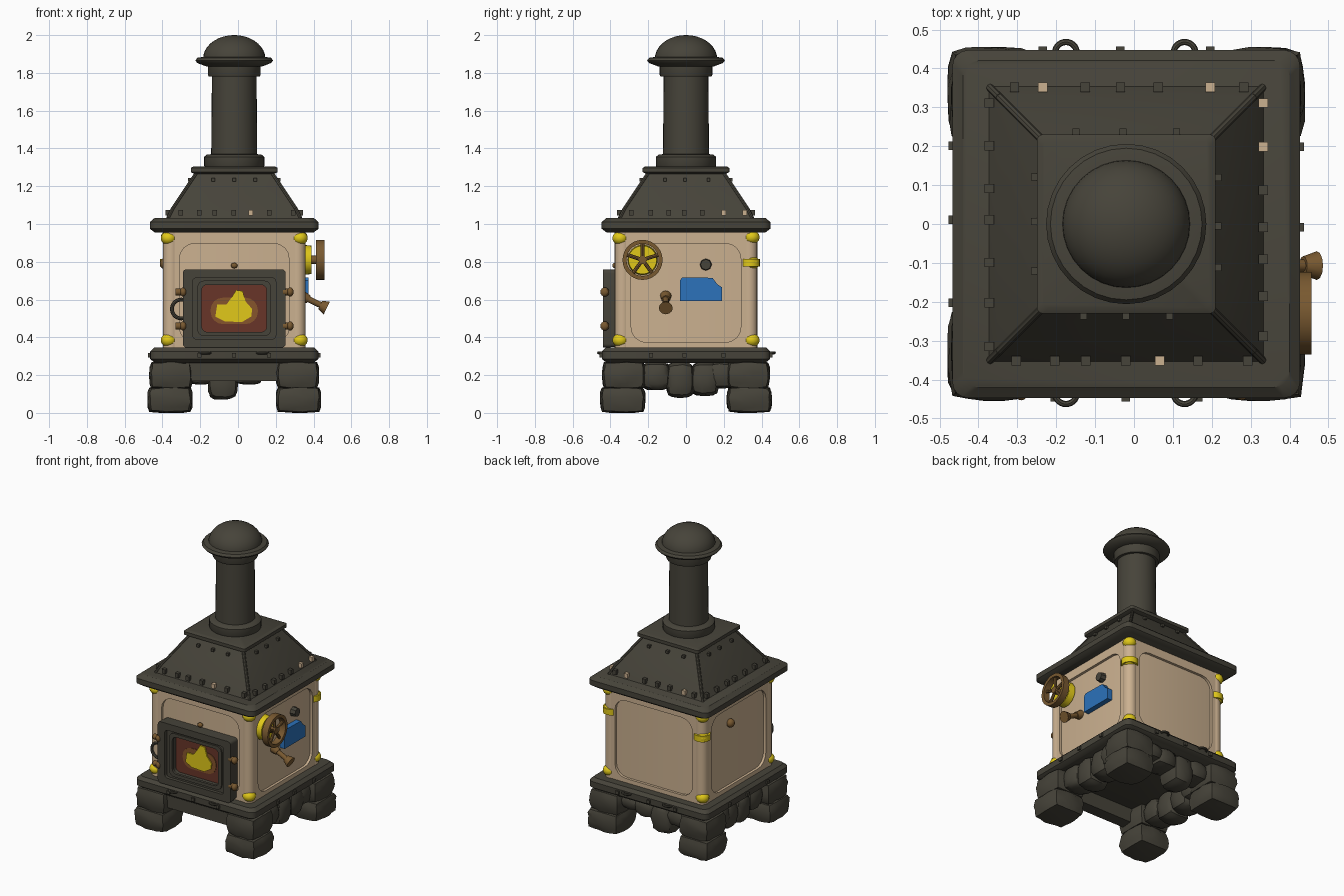
import bpy, bmesh, math, random
from math import sin, cos, pi, radians
from mathutils import Vector, Matrix

random.seed(4)
if "Cube" in bpy.data.objects:
    bpy.data.objects.remove(bpy.data.objects["Cube"])
CX = -0.02          # centre of the stove body in x
parts = []


def material(name, rgb):
    m = bpy.data.materials.new(name)
    m.use_nodes = True
    m.diffuse_color = (*rgb, 1)
    m.node_tree.nodes["Principled BSDF"].inputs["Base Color"].default_value = (*rgb, 1)
    return m


IRON = material("dark iron", (0.062, 0.057, 0.042))
CREAM = material("cream enamel", (0.60, 0.44, 0.28))
YELLOW = material("yellow brass", (0.75, 0.58, 0.01))
BLUE = material("blue paint", (0.025, 0.17, 0.50))
BROWN = material("brown bronze", (0.19, 0.10, 0.03))
RED = material("red firebrick", (0.14, 0.036, 0.022))
GLOW = material("ember glow", (0.24, 0.09, 0.025))


def finish(name, bm, mat):
    bmesh.ops.recalc_face_normals(bm, faces=bm.faces)
    me = bpy.data.meshes.new(name)
    bm.to_mesh(me)
    bm.free()
    me.materials.append(mat)
    ob = bpy.data.objects.new(name, me)
    bpy.context.collection.objects.link(ob)
    parts.append(ob)
    return ob


def loft(name, loops, mat, wrap=False):
    """Skin a stack of equal loops; cap the ends or wrap round."""
    bm = bmesh.new()
    rows = [[bm.verts.new(p) for p in loop] for loop in loops]
    n = len(rows[0])
    for a, b in zip(rows, rows[1:] + (rows[:1] if wrap else [])):
        for i in range(n):
            j = (i + 1) % n
            bm.faces.new((a[i], a[j], b[j], b[i]))
    if not wrap:
        bm.faces.new(rows[0])
        bm.faces.new(rows[-1])
    return finish(name, bm, mat)


def rounded(hw, hh, r, n=5):
    """2D rounded rectangle outline."""
    pts = []
    for k, (sx, sy) in enumerate(((1, 1), (-1, 1), (-1, -1), (1, -1))):
        for i in range(n):
            a = pi / 2 * (k + i / (n - 1))
            pts.append((sx * (hw - r) + r * cos(a), sy * (hh - r) + r * sin(a)))
    return pts


def on_side(pts, turn, depth, u=0, z=0):
    """Stand 2D points on a wall; turn 0 is front, 90 the +x side."""
    rot = Matrix.Rotation(radians(turn), 3, 'Z')
    return [rot @ Vector((p[0] + u, -depth, p[1] + z)) + Vector((CX, 0, 0)) for p in pts]


def plate(name, pts, turn, d0, d1, mat, u=0, z=0):
    return loft(name, [on_side(pts, turn, d, u, z) for d in (d0, d1)], mat)


def frame(name, outer, inner, turn, d0, d1, mat, u, z, zi=0):
    loops = [on_side(outer, turn, d0, u, z), on_side(outer, turn, d1, u, z),
             on_side(inner, turn, d1, u, z + zi), on_side(inner, turn, d0, u, z + zi)]
    return loft(name, loops, mat, wrap=True)


def stack(name, rows, mat, corner=0.04):
    """Square layers from (half width, z) rows."""
    return loft(name, [[(x + CX, y, z) for x, y in rounded(h, h, corner)] for h, z in rows], mat)


def turned(name, rows, mat, n=32):
    """Round layers from (radius, z) rows."""
    return loft(name, [[(CX + r * cos(2 * pi * i / n), r * sin(2 * pi * i / n), z)
                        for i in range(n)] for r, z in rows], mat)


def rod(name, p, q, r0, r1, mat, n=12):
    p, q = Vector(p), Vector(q)
    rot = (q - p).to_track_quat('Z', 'Y')
    return loft(name, [[c + rot @ Vector((r * cos(2 * pi * i / n), r * sin(2 * pi * i / n), 0))
                        for i in range(n)] for c, r in ((p, r0), (q, r1))], mat)


def ball(name, loc, size, mat):
    bm = bmesh.new()
    bmesh.ops.create_uvsphere(bm, u_segments=14, v_segments=9, radius=1,
                              matrix=Matrix.Translation(loc) @ Matrix.Diagonal((*size, 1)))
    return finish(name, bm, mat)


def box(name, loc, size, mat):
    bm = bmesh.new()
    bmesh.ops.create_cube(bm, size=1, matrix=Matrix.Translation(loc) @ Matrix.Diagonal((*size, 1)))
    return finish(name, bm, mat)


def stone(name, loc, half, blend=0.45):
    """Cube softened towards a sphere, slightly knocked about."""
    bm = bmesh.new()
    bmesh.ops.create_cube(bm, size=2)
    bmesh.ops.subdivide_edges(bm, edges=bm.edges, cuts=4, use_grid_fill=True)
    for v in bm.verts:
        p = v.co.lerp(v.co.normalized() * 1.12, blend)
        p *= random.uniform(0.95, 1.02)
        v.co = Vector([max(-1, min(1, c)) * h + o for c, h, o in zip(p, half, loc)])
    return finish(name, bm, IRON)


def ring(name, loc, major, minor, rot, mat):
    bpy.ops.mesh.primitive_torus_add(location=loc, rotation=rot, major_radius=major, minor_radius=minor,
                                     major_segments=28, minor_segments=8)
    ob = bpy.context.object
    ob.name = name
    ob.data.materials.append(mat)
    parts.append(ob)


# Stone feet and hanging stones under the base
for sx in (-1, 1):
    for sy in (-1, 1):
        stone("foot_lower", (CX + sx * 0.34, sy * 0.335, 0.07), (0.12, 0.12, 0.07))
        stone("foot_upper", (CX + sx * 0.335, sy * 0.33, 0.2), (0.115, 0.115, 0.075))
for sx in (-1, 1):
    for y, h in ((-0.16, 0.075), (-0.03, 0.095), (0.1, 0.09), (0.19, 0.07)):
        stone("side_stone", (CX + sx * 0.32, y, 0.27 - h), (0.09, 0.075, h), 0.7)
for x, h in ((-0.2, 0.06), (-0.08, 0.1), (0.05, 0.06), (0.16, 0.05)):
    stone("back_stone", (x, 0.31, 0.27 - h), (0.08, 0.09, h), 0.7)
box("front_lintel", (CX, -0.36, 0.22), (0.5, 0.08, 0.1), IRON)

# Base plate, body, top plate and hood
stack("base_plate", [(0.42, 0.265), (0.445, 0.285), (0.445, 0.325), (0.425, 0.345)], IRON)
stack("body_core", [(0.357, 0.33), (0.357, 0.98)], CREAM, 0.02)
for turn in (0, 90, 180, 270):
    frame("wall_frame", rounded(0.352, 0.32, 0.01), rounded(0.29, 0.262, 0.08), turn,
          0.35, 0.374, CREAM, 0, 0.65, -0.015)
for sx in (-1, 1):
    for sy in (-1, 1):
        x, y = CX + sx * 0.335, sy * 0.335
        rod("corner_post", (x, y, 0.33), (x, y, 0.98), 0.043, 0.043, CREAM, 16)
stack("top_plate", [(0.42, 0.955), (0.447, 0.975), (0.447, 1.01), (0.42, 1.033)], IRON)
HOOD = [(0.355, 1.03), (0.33, 1.08), (0.25, 1.2), (0.2, 1.275)]
stack("hood", HOOD, IRON, 0.012)
stack("hood_cap", [(0.21, 1.265), (0.23, 1.275), (0.23, 1.297), (0.215, 1.305)], IRON, 0.015)
for sx in (-1, 1):
    for sy in (-1, 1):
        for (h0, z0), (h1, z1) in zip(HOOD, HOOD[1:]):
            rod("hood_ridge", (CX + sx * (h0 - .004), sy * (h0 - .004), z0),
                (CX + sx * (h1 - .004), sy * (h1 - .004), z1), 0.01, 0.01, IRON, 8)

# Chimney
turned("chimney_collar", [(0.155, 1.3), (0.16, 1.31), (0.16, 1.355), (0.145, 1.367), (0.12, 1.37)], IRON)
turned("chimney_pipe", [(0.122, 1.36), (0.118, 1.8)], IRON)
turned("chimney_band", [(0.135, 1.78), (0.14, 1.79), (0.14, 1.85)], IRON)
turned("chimney_brim", [(0.15, 1.835), (0.195, 1.852), (0.206, 1.865), (0.195, 1.88), (0.16, 1.885)], IRON)
turned("chimney_dome", [(0.165 * cos(t * pi / 18), 1.875 + 0.125 * sin(t * pi / 18))
                        for t in range(9)] + [(0.005, 2.0)], IRON)

# Rivets on the hood and plates, a few of them worn pale
for turn in (0, 90, 180, 270):
    rot = Matrix.Rotation(radians(turn), 3, 'Z')
    for k in range(7):
        u = -0.3 + k * 0.1 + random.uniform(-0.02, 0.02)
        pale = (turn, k) in ((0, 4), (90, 5), (90, 6), (180, 1), (180, 5))
        p = rot @ Vector((u, -0.352, 1.06)) + Vector((CX, 0, 0))
        box("hood_rivet", p, (0.024, 0.024, 0.03), CREAM if pale else IRON)
        if k % 2:
            p = rot @ Vector((u * 0.6, -0.236, 1.235)) + Vector((CX, 0, 0))
            box("upper_rivet", p, (0.018, 0.018, 0.018), IRON)
            p = rot @ Vector((u, -0.446, 0.305)) + Vector((CX, 0, 0))
            box("base_rivet", p, (0.022, 0.022, 0.022), IRON)

# Lifting loops on the base, front and back
for x in (-0.175, 0.13):
    for y in (-0.435, 0.44):
        ring("lifting_loop", (x, y, 0.318), 0.028, 0.008, (0, 0, 0), IRON)

# Corner knobs
for sx, sy, z in ((-1, -1, 0.925), (1, -1, 0.925), (-1, -1, 0.385), (1, -1, 0.385), (1, 1, 0.93),
                  (1, 1, 0.795), (1, 1, 0.385), (-1, 1, 0.795), (-1, 1, 0.385), (-1, 1, 0.93)):
    front = sy < 0
    ball("corner_knob", (CX + sx * 0.348, sy * 0.348, z), (0.042, 0.042, 0.036), YELLOW)
    if not front and z == 0.795:
        rod("knob_band", (CX + sx * 0.34, sy * 0.34, z - 0.02), (CX + sx * 0.34, sy * 0.34, z + 0.02),
            0.052, 0.052, YELLOW, 16)

# Fire door with hearth and flame
frame("door_frame", rounded(0.27, 0.205, 0.02), rounded(0.178, 0.13, 0.03), 0, 0.36, 0.418, IRON, 0, 0.553)
frame("door_rim", rounded(0.272, 0.207, 0.02), rounded(0.22, 0.162, 0.02), 0, 0.4, 0.44, IRON, 0, 0.553)
frame("window_lip", rounded(0.195, 0.147, 0.035), rounded(0.172, 0.125, 0.03), 0, 0.41, 0.428, IRON, 0, 0.553)
plate("hearth", rounded(0.185, 0.137, 0.03), 0, 0.35, 0.38, RED, 0, 0.553)
plate("ember_halo", rounded(0.125, 0.07, 0.065), 0, 0.379, 0.384, GLOW, 0, 0.54)
FLAME = [(-0.1, 0.51), (-0.05, 0.485), (0.04, 0.48), (0.09, 0.51), (0.095, 0.55), (0.06, 0.59),
         (0.045, 0.645), (0.01, 0.65), (-0.015, 0.61), (-0.04, 0.575), (-0.09, 0.575)]
plate("flame", FLAME, 0, 0.382, 0.391, YELLOW)
for x in (-0.305, 0.262):
    for z in (0.46, 0.64):
        rod("hinge_pin", (x - 0.025, -0.425, z), (x + 0.025, -0.425, z), 0.018, 0.018, BROWN)
        ball("hinge_knob", (x + 0.015, -0.43, z), (0.018, 0.024, 0.024), BROWN)
ring("door_handle", (-0.3, -0.42, 0.55), 0.05, 0.01, (pi / 2, 0, 0), IRON)
ball("door_rivet", (CX, -0.375, 0.78), (0.018, 0.015, 0.015), BROWN)

# Valve wheel on the +x side
wheel = Vector((0.435, -0.23, 0.81))
rod("wheel_backing", (0.345, -0.23, 0.81), (0.388, -0.23, 0.81), 0.08, 0.075, YELLOW, 24)
rim = [(0.085, -0.022), (0.106, -0.022), (0.106, 0.022), (0.085, 0.022)]
loft("wheel_rim", [[wheel + Vector((d, r * cos(a), r * sin(a))) for r, d in rim]
                   for a in [2 * pi * i / 28 for i in range(28)]], BROWN, wrap=True)
for k in range(5):
    a = 2 * pi * k / 5 + pi / 2
    rod("wheel_spoke", wheel, wheel + Vector((0, 0.09 * cos(a), 0.09 * sin(a))), 0.01, 0.01, BROWN, 8)
rod("wheel_axle", (0.36, -0.23, 0.81), (0.45, -0.23, 0.81), 0.022, 0.022, BROWN)

# Blue hatch, dial and lever on the +x side, bolt on the -x side
HATCH = [(-0.033, 0.592), (0.19, 0.592), (0.19, 0.665), (0.165, 0.682), (0.14, 0.715), (-0.02, 0.718), (-0.033, 0.7)]
plate("blue_hatch", HATCH, 90, 0.35, 0.392, BLUE)
rod("dial", (0.335, 0.105, 0.785), (0.372, 0.105, 0.785), 0.032, 0.028, IRON, 8)
rod("lever_arm", (0.335, -0.107, 0.62), (0.45, -0.107, 0.565), 0.016, 0.016, BROWN)
rod("lever_base", (0.335, -0.107, 0.62), (0.375, -0.107, 0.601), 0.03, 0.022, BROWN)
rod("lever_grip", (0.435, -0.107, 0.572), (0.47, -0.107, 0.555), 0.024, 0.037, BROWN)
ball("side_bolt", (CX - 0.37, 0.08, 0.79), (0.025, 0.028, 0.028), BROWN)

# Smooth shading with crisp edges
bpy.ops.object.select_all(action='DESELECT')
for ob in parts:
    ob.select_set(True)
bpy.context.view_layer.objects.active = parts[0]
bpy.ops.object.shade_smooth_by_angle(angle=radians(35))
